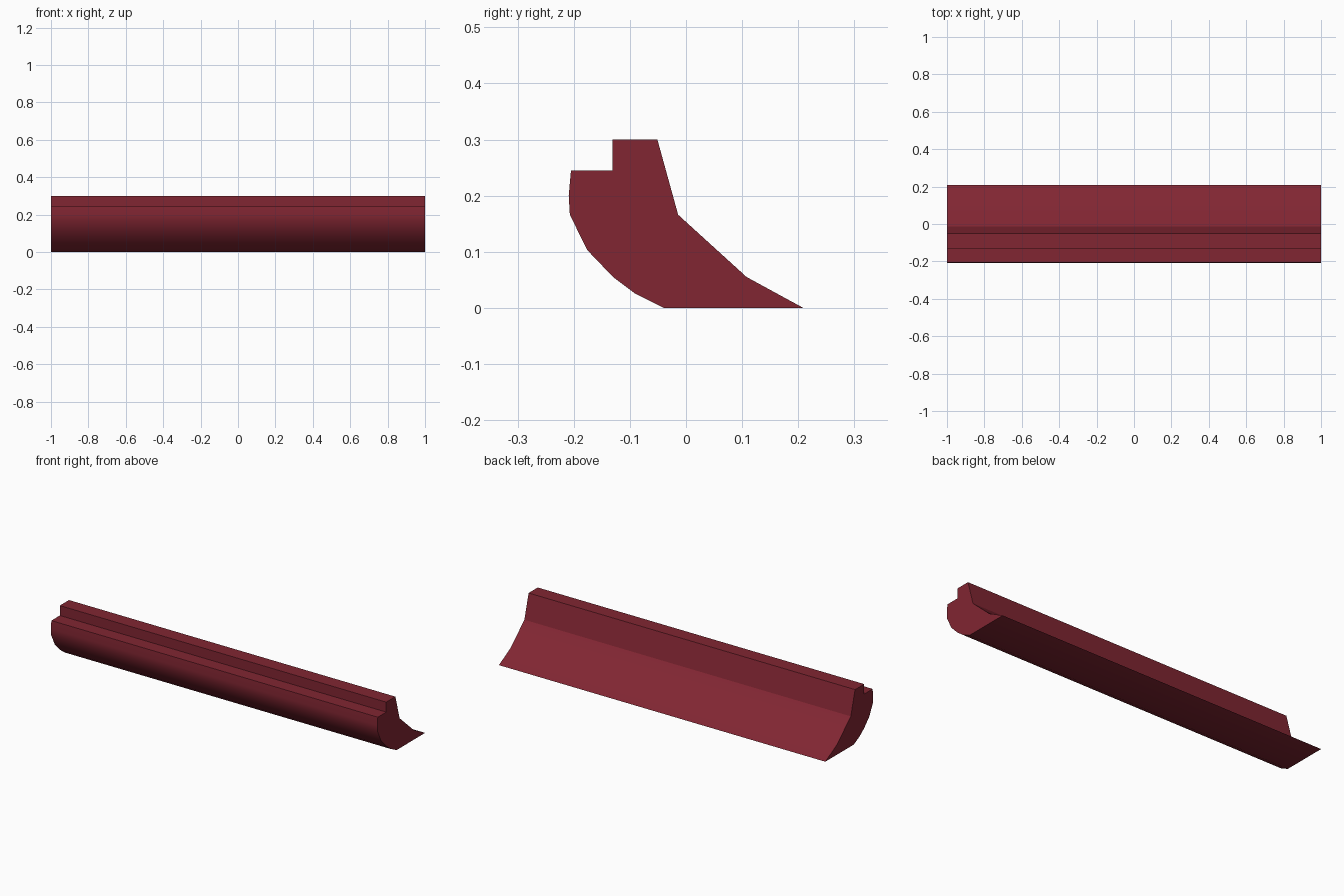
import bpy
import bmesh
import math

cube = bpy.data.objects.get("Cube")
if cube:
    bpy.data.objects.remove(cube, do_unlink=True)

# Dark red paint
red = bpy.data.materials.new("dark_red")
red.use_nodes = True
color = (0.22, 0.019, 0.032, 1)
red.diffuse_color = color
red.node_tree.nodes["Principled BSDF"].inputs["Base Color"].default_value = color

# Moulding cross-section as (y, z)
rounded_front = [(-0.205, 0.245), (-0.209, 0.2), (-0.207, 0.166), (-0.176, 0.103),
                 (-0.13, 0.055), (-0.09, 0.025), (-0.04, 0)]
sloped_back = [(0.209, 0), (0.108, 0.055), (-0.014, 0.166), (-0.051, 0.3)]
top_step = [(-0.131, 0.3), (-0.131, 0.245)]
profile = rounded_front + sloped_back + top_step

# Extrude the section along the full length
bm = bmesh.new()
end = bm.faces.new([bm.verts.new((-1, y, z)) for y, z in profile])
extruded = bmesh.ops.extrude_face_region(bm, geom=[end], use_keep_orig=True)
moved = [v for v in extruded["geom"] if isinstance(v, bmesh.types.BMVert)]
bmesh.ops.translate(bm, verts=moved, vec=(2, 0, 0))
bmesh.ops.recalc_face_normals(bm, faces=bm.faces)
mesh = bpy.data.meshes.new("moulding")
bm.to_mesh(mesh)
bm.free()

moulding = bpy.data.objects.new("moulding", mesh)
bpy.context.collection.objects.link(moulding)
mesh.materials.append(red)

# Smooth the gentle curves, keep the corners crisp
bpy.ops.object.select_all(action='DESELECT')
moulding.select_set(True)
bpy.context.view_layer.objects.active = moulding
bpy.ops.object.shade_smooth_by_angle(angle=math.radians(30))
